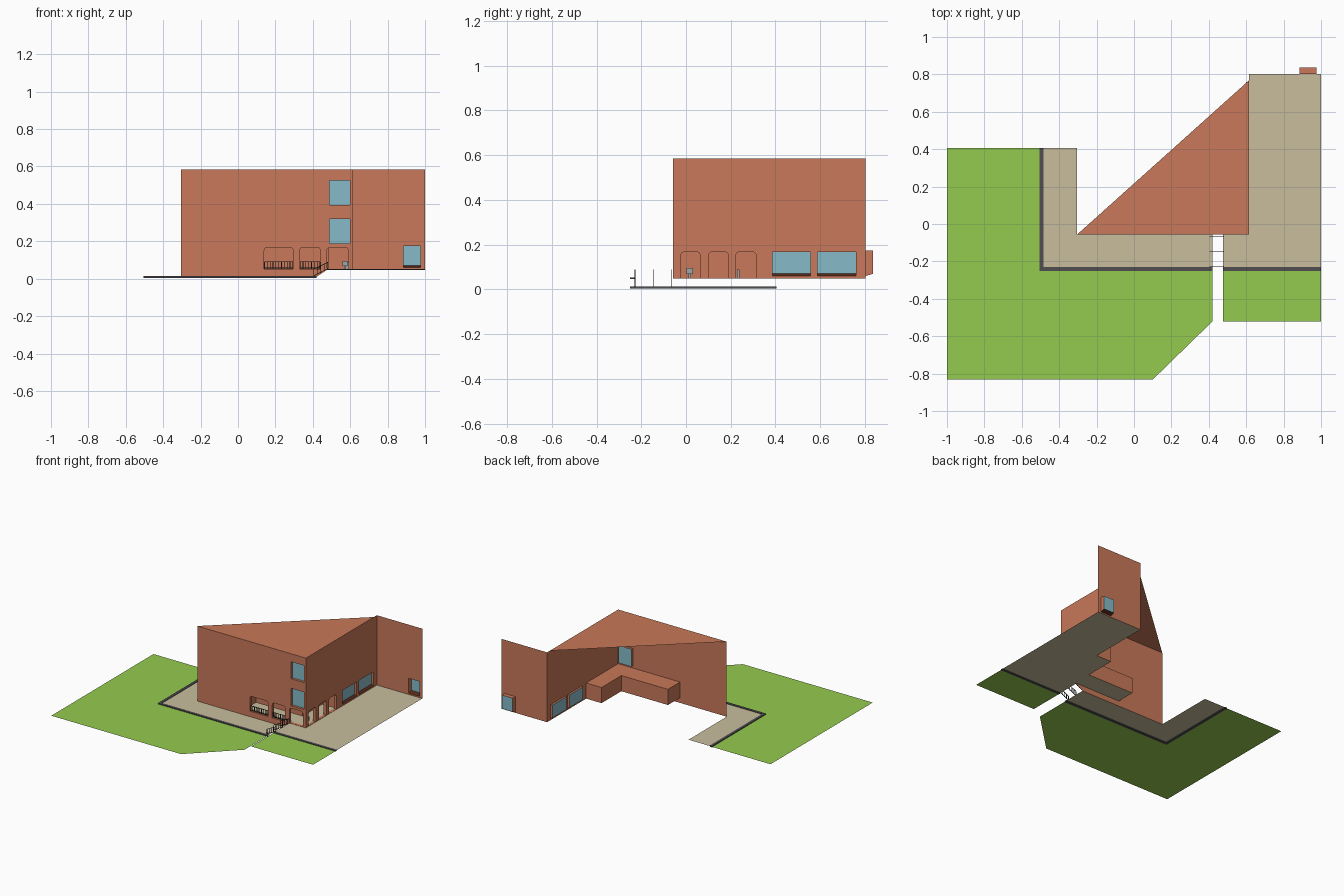
import bpy, bmesh, math
from mathutils import Vector

if "Cube" in bpy.data.objects:
    bpy.data.objects.remove(bpy.data.objects["Cube"])

def mat(name, r, g, b):
    m = bpy.data.materials.new(name)
    m.diffuse_color = (r, g, b, 1)
    m.use_nodes = True
    m.node_tree.nodes["Principled BSDF"].inputs["Base Color"].default_value = m.diffuse_color
    return m

BRICK = mat("brick", .58, .19, .10)
SILL = mat("sill", .10, .025, .01)
GLASS = mat("glass", .24, .50, .58)
GRASS = mat("grass", .30, .60, .08)
PAVING = mat("paving", .58, .51, .34)
KERB = mat("kerb", .08, .075, .08)
IRON = mat("iron", .02, .02, .025)
STEEL = mat("steel", .35, .38, .38)

YF, XR, YB = -.057, .615, .803       # planes of front, right and back walls
ZL, ZH, ZT = .01, .05, .585          # low paving, high paving, roof

# wall coordinate frames: u along the wall, z up, d = depth behind the face
front = lambda u, z, d=0: (u, YF + d, z)
right = lambda u, z, d=0: (XR - d, u, z)
back = lambda u, z, d=0: (u, YB + d, z)

def finish(bm, name, *mats):
    me = bpy.data.meshes.new(name)
    bm.to_mesh(me)
    bm.free()
    for m in mats:
        me.materials.append(m)
    ob = bpy.data.objects.new(name, me)
    bpy.context.collection.objects.link(ob)
    return ob

def rect(u0, u1, z0, z1):
    return [(u0, z0), (u1, z0), (u1, z1), (u0, z1)]

def arch(u0, u1, z0, z1, r=.018, n=4):
    pts = [(u0, z0), (u1, z0)]
    for c, a0 in ((u1 - r, 0), (u0 + r, math.pi / 2)):
        for i in range(n + 1):
            a = a0 + i * math.pi / 2 / n
            pts.append((c + r * math.cos(a), z1 - r + r * math.sin(a)))
    return pts

def wall(name, frame, outline, holes, d=0):
    """Flat wall sheet pierced by openings."""
    bm = bmesh.new()
    edges = []
    for loop in [outline] + holes:
        vs = [bm.verts.new(frame(u, z, d)) for u, z in loop]
        edges += [bm.edges.new((vs[i - 1], vs[i])) for i in range(len(vs))]
    out = Vector(frame(0, 0, 0)) - Vector(frame(0, 0, 1))
    bmesh.ops.triangle_fill(bm, edges=edges, use_beauty=True, normal=out)
    bm.normal_update()
    bmesh.ops.reverse_faces(bm, faces=[f for f in bm.faces if f.normal.dot(out) < 0])
    bmesh.ops.dissolve_limit(bm, angle_limit=.01, verts=bm.verts[:], edges=bm.edges[:])
    return finish(bm, name, BRICK)

def reveal(name, frame, loop, depth, glass=False, slope=0):
    """Sides of an opening; the first edge is the bottom, optionally a sloped dark sill."""
    bm = bmesh.new()
    a = [bm.verts.new(frame(u, z)) for u, z in loop]
    b = [bm.verts.new(frame(u, z + (slope if i < 2 else 0), depth)) for i, (u, z) in enumerate(loop)]
    n = len(a)
    for i in range(n):
        j = (i + 1) % n
        f = bm.faces.new((a[i], a[j], b[j], b[i]))
        f.material_index = 1 if (i == 0 and slope) else 0
    if glass:
        bm.faces.new(b).material_index = 2
    return finish(bm, name, BRICK, SILL, GLASS)

def sheet(name, pts, z, m):
    bm = bmesh.new()
    f = bm.faces.new([bm.verts.new((x, y, z)) for x, y in pts])
    f.normal_update()
    if f.normal.z < 0:
        f.normal_flip()
    return finish(bm, name, m)

def add_box(bm, x0, x1, y0, y1, z0, z1):
    vs = bmesh.ops.create_cube(bm, size=1)["verts"]
    for v in vs:
        v.co = ((x0 + x1) / 2 + v.co.x * (x1 - x0), (y0 + y1) / 2 + v.co.y * (y1 - y0),
                (z0 + z1) / 2 + v.co.z * (z1 - z0))
    return vs

def boxes(name, m, *specs):
    bm = bmesh.new()
    for s in specs:
        add_box(bm, *s)
    return finish(bm, name, m)

# lawns, kerbs and paving on two levels
sheet("left_lawn", [(-1, .405), (-.505, .405), (-.505, -.248), (.42, -.248), (.42, -.52),
                    (.10, -.832), (-1, -.832)], 0.008, GRASS)
sheet("right_lawn", [(.475, -.248), (.475, -.52), (1, -.52), (1, -.248)], ZH - .002, GRASS)
sheet("left_paving", [(-.485, .405), (-.305, .405), (-.305, YF), (.42, YF), (.42, -.23), (-.485, -.23)],
      ZL, PAVING)
sheet("right_paving", [(.475, YF), (.475, -.23), (1, -.23), (1, YB), (XR, YB), (XR, YF)], ZH, PAVING)
boxes("left_kerb", KERB, (-.505, -.485, -.25, .405, 0.004, .014), (-.485, .42, -.25, -.23, 0.004, .014))
boxes("right_kerb", KERB, (.475, 1, -.25, -.23, ZH - .004, ZH + .003))

# walls with arches and windows
TOP = .168
front_arches = [arch(.14, .295, .052, TOP), arch(.33, .44, .052, TOP), arch(.475, .59, .052, TOP)]
front_windows = [rect(.49, .60, .187, .32), rect(.49, .60, .394, .524)]
right_arches = [arch(-.024, .064, .052, TOP), arch(.10, .19, .052, TOP), arch(.222, .314, .052, TOP)]
right_windows = [rect(.387, .556, .061, TOP), rect(.588, .76, .061, TOP)]
back_window = [rect(.884, .976, .06, .174)]
wall("front_wall", front, [(-.305, ZL), (.42, ZL), (.48, ZH), (XR, ZH), (XR, ZT), (-.305, ZT)],
     front_arches + front_windows)
wall("right_wall", right, rect(YF, YB, ZH, ZT), right_arches + right_windows)
wall("back_wall", back, rect(XR, 1, ZH, ZT), back_window)
for frame, side, arches, windows, depth in (
        (front, "front", front_arches, front_windows, .018),
        (right, "right", right_arches, right_windows, .015),
        (back, "back", [], back_window, .033)):
    for i, a in enumerate(arches):
        reveal(f"{side}_arch_{i + 1}", frame, a, .022)
    for i, w in enumerate(windows):
        reveal(f"{side}_window_{i + 1}", frame, w, depth, True, 0 if side == "front" else .01)

# triangular roof
sheet("roof", [(-.305, YF), (XR, YF), (XR, .768)], ZT, BRICK)

# L-shaped arcade: inner faces, floor, back walls and ceiling
wall("arcade_front_inner", front, rect(.09, XR - .022, ZH, .17), front_arches, .022)
wall("arcade_right_inner", right, rect(YF + .022, .33, ZH, .17), right_arches, .022)
ell = [(.09, YF), (XR, YF), (XR, .33), (.485, .33), (.485, .09), (.09, .09)]
sheet("arcade_floor", ell, ZH, PAVING)
sheet("arcade_ceiling", ell, .17, BRICK)
bm = bmesh.new()
lo, hi = ([bm.verts.new((x, y, z)) for x, y in ell[2:] + ell[:1]] for z in (ZH, .17))
for i in range(len(lo) - 1):
    bm.faces.new((lo[i], lo[i + 1], hi[i + 1], hi[i]))
finish(bm, "arcade_back_walls", BRICK)

# railings; the rise shears them along the stair slope
def railing(name, x0, x1, y, z0, z1, n, rise=0):
    t = .0018
    bm = bmesh.new()
    for i in range(n):
        x = x0 + (x1 - x0) * i / (n - 1)
        add_box(bm, x - t, x + t, y - t, y + t, z0, z1)
    for z in (z0 + .004, z1):
        add_box(bm, x0, x1, y - t, y + t, z - t, z + t)
    for v in bm.verts:
        v.co.z += rise * (v.co.x - x0) / (x1 - x0)
    finish(bm, name, IRON)

railing("arch_railing_1", .142, .293, YF + .01, .053, .09, 11)
railing("arch_railing_2", .332, .438, YF + .01, .053, .09, 8)
for i, y in enumerate((-.228, -.146, -.066)):
    railing(f"stair_railing_{i + 1}", .405, .48, y, .012, .05, 5, .038)

# small fixtures inside the arcade
boxes("pedestal_box", STEEL, (.56, .585, .003, .032, .068, .095), (.568, .577, .012, .022, ZH, .068))
boxes("bollard", STEEL, (.578, .59, .229, .24, ZH, .09))
